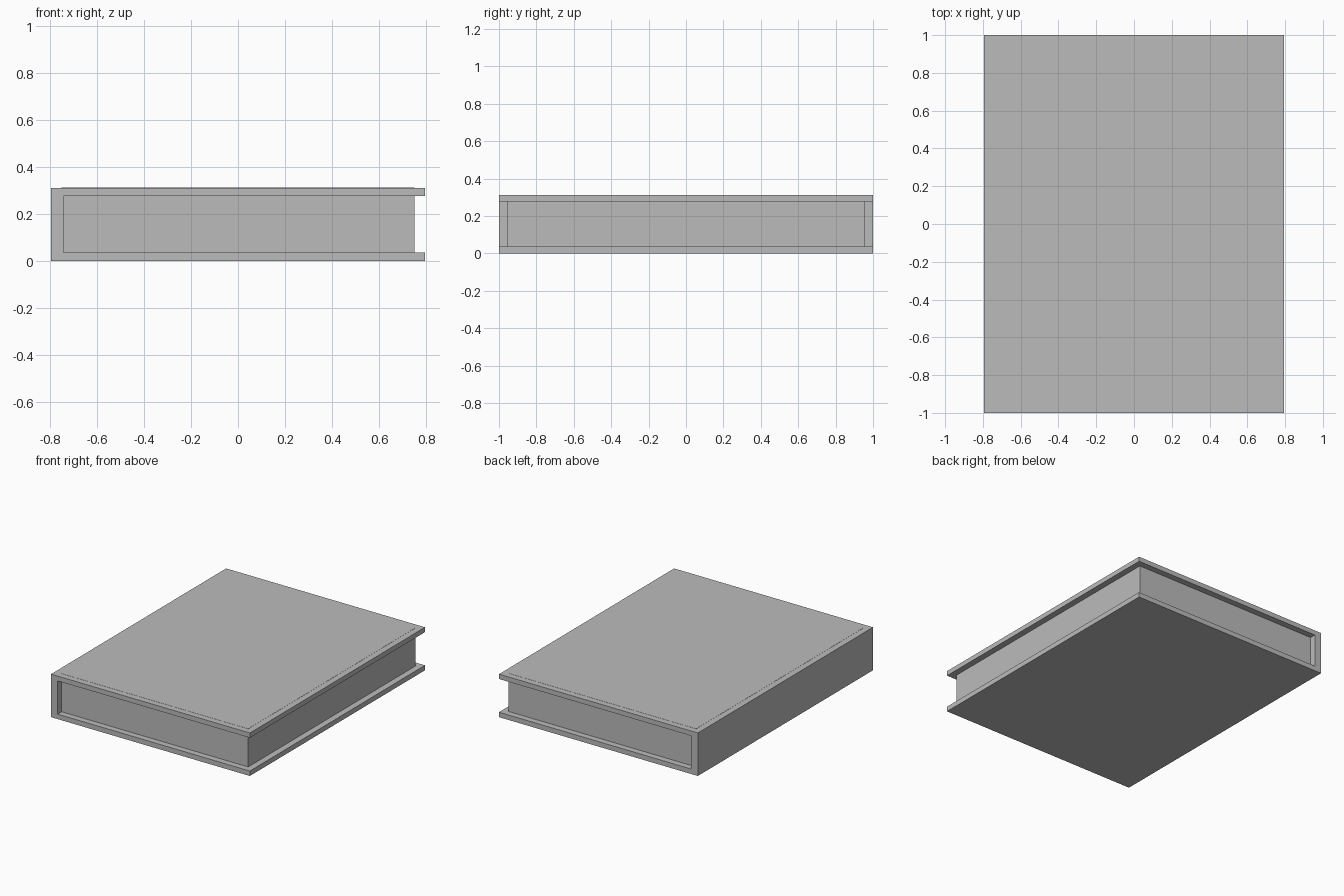
import bpy
import bmesh

# Remove the default cube
cube = bpy.data.objects.get("Cube")
if cube:
    bpy.data.objects.remove(cube, do_unlink=True)

# Overall sizes
HALF_X, HALF_Y, HEIGHT = 0.795, 1.0, 0.312
BOARD = 0.036      # cover board thickness
SPINE = 0.053      # spine thickness
MARGIN = 0.045     # inset of the pages from the cover edge
PANEL = 0.001      # thickness of the plate on the top cover


def make_material(name, color):
    mat = bpy.data.materials.new(name)
    mat.use_nodes = True
    mat.diffuse_color = color
    mat.node_tree.nodes["Principled BSDF"].inputs["Base Color"].default_value = color
    return mat


def extrude_profile(name, profile, half_depth, mat):
    """Extrude an x-z outline along y, from -half_depth to half_depth."""
    bm = bmesh.new()
    face = bm.faces.new([bm.verts.new((x, -half_depth, z)) for x, z in profile])
    ext = bmesh.ops.extrude_face_region(bm, geom=[face])
    moved = [v for v in ext["geom"] if isinstance(v, bmesh.types.BMVert)]
    bmesh.ops.translate(bm, vec=(0, 2 * half_depth, 0), verts=moved)
    bmesh.ops.recalc_face_normals(bm, faces=bm.faces)
    mesh = bpy.data.meshes.new(name)
    bm.to_mesh(mesh)
    bm.free()
    mesh.materials.append(mat)
    obj = bpy.data.objects.new(name, mesh)
    bpy.context.collection.objects.link(obj)
    return obj


def rectangle(x0, x1, z0, z1):
    return [(x0, z0), (x1, z0), (x1, z1), (x0, z1)]


grey = make_material("plain grey", (0.5, 0.5, 0.5, 1))

# Cover: two boards joined by the spine, as one C-shaped outline
top = HEIGHT - PANEL
inner_x = -HALF_X + SPINE
cover_outline = [
    (-HALF_X, 0), (HALF_X, 0), (HALF_X, BOARD), (inner_x, BOARD),
    (inner_x, HEIGHT - BOARD), (HALF_X, HEIGHT - BOARD),
    (HALF_X, top), (-HALF_X, top),
]
extrude_profile("cover", cover_outline, HALF_Y, grey)

# Page block, held between the boards and against the spine
page_x, page_y = HALF_X - MARGIN, HALF_Y - MARGIN
extrude_profile("page_block",
                rectangle(inner_x, page_x, BOARD, HEIGHT - BOARD), page_y, grey)

# Thin plate on the top board
extrude_profile("cover_panel", rectangle(-page_x, page_x, top, HEIGHT), page_y, grey)
